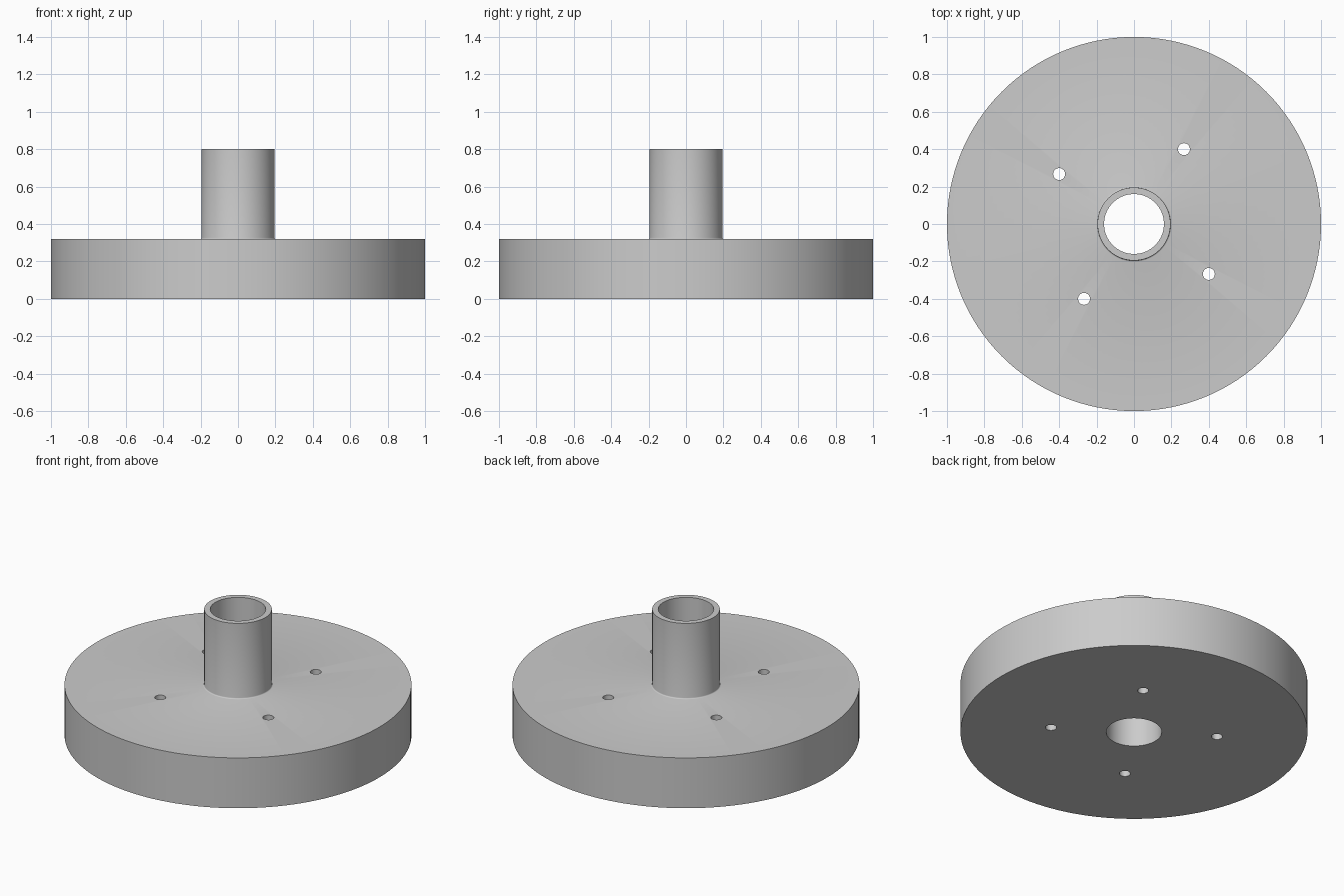
import bpy, bmesh, math
from mathutils import Matrix

cube = bpy.data.objects.get("Cube")
if cube:
    bpy.data.objects.remove(cube, do_unlink=True)

grey = bpy.data.materials.new("plain grey")
grey.use_nodes = True
colour = (0.6, 0.6, 0.6, 1)
grey.diffuse_color = colour
grey.node_tree.nodes["Principled BSDF"].inputs["Base Color"].default_value = colour

RIM, TUBE, BORE = 1.0, 0.195, 0.16
DISC_TOP, TUBE_TOP, FILLET = 0.32, 0.8, 0.007
SEGMENTS = 128


def make_object(name, bm):
    mesh = bpy.data.meshes.new(name)
    bm.to_mesh(mesh)
    bm.free()
    obj = bpy.data.objects.new(name, mesh)
    bpy.context.collection.objects.link(obj)
    mesh.materials.append(grey)
    return obj


# Flanged hub: closed half section revolved around z
profile = [(BORE, 0), (RIM, 0), (RIM, DISC_TOP)]
for i in range(4):
    a = i / 3 * math.pi / 2
    profile.append((TUBE + FILLET * (1 - math.sin(a)),
                    DISC_TOP + FILLET * (1 - math.cos(a))))
profile += [(TUBE, TUBE_TOP), (BORE, TUBE_TOP)]

bm = bmesh.new()
rings = []
for k in range(SEGMENTS):
    a = math.tau * k / SEGMENTS
    rings.append([bm.verts.new((r * math.cos(a), r * math.sin(a), z)) for r, z in profile])
for k, ring in enumerate(rings):
    following = rings[(k + 1) % SEGMENTS]
    for j in range(len(profile)):
        n = (j + 1) % len(profile)
        bm.faces.new((ring[j], following[j], following[n], ring[n]))
bmesh.ops.recalc_face_normals(bm, faces=bm.faces)
hub = make_object("flanged_hub", bm)

# Four bolt holes, evenly turned around the axis
bm = bmesh.new()
for k in range(4):
    turn = Matrix.Rotation(k * math.pi / 2, 4, 'Z')
    bmesh.ops.create_cone(bm, cap_ends=True, segments=32, radius1=0.032, radius2=0.032,
                          depth=1, matrix=turn @ Matrix.Translation((0.267, 0.4, 0.2)))
cutter = make_object("bolt_hole_cutter", bm)
cutter.hide_render = True

bpy.ops.object.select_all(action='DESELECT')
hub.select_set(True)
bpy.context.view_layer.objects.active = hub
cut = hub.modifiers.new("bolt_holes", 'BOOLEAN')
cut.operation = 'DIFFERENCE'
cut.solver = 'EXACT'
cut.object = cutter
bpy.ops.object.modifier_apply(modifier=cut.name)
bpy.data.objects.remove(cutter, do_unlink=True)

bpy.ops.object.shade_smooth_by_angle(angle=math.radians(35))
